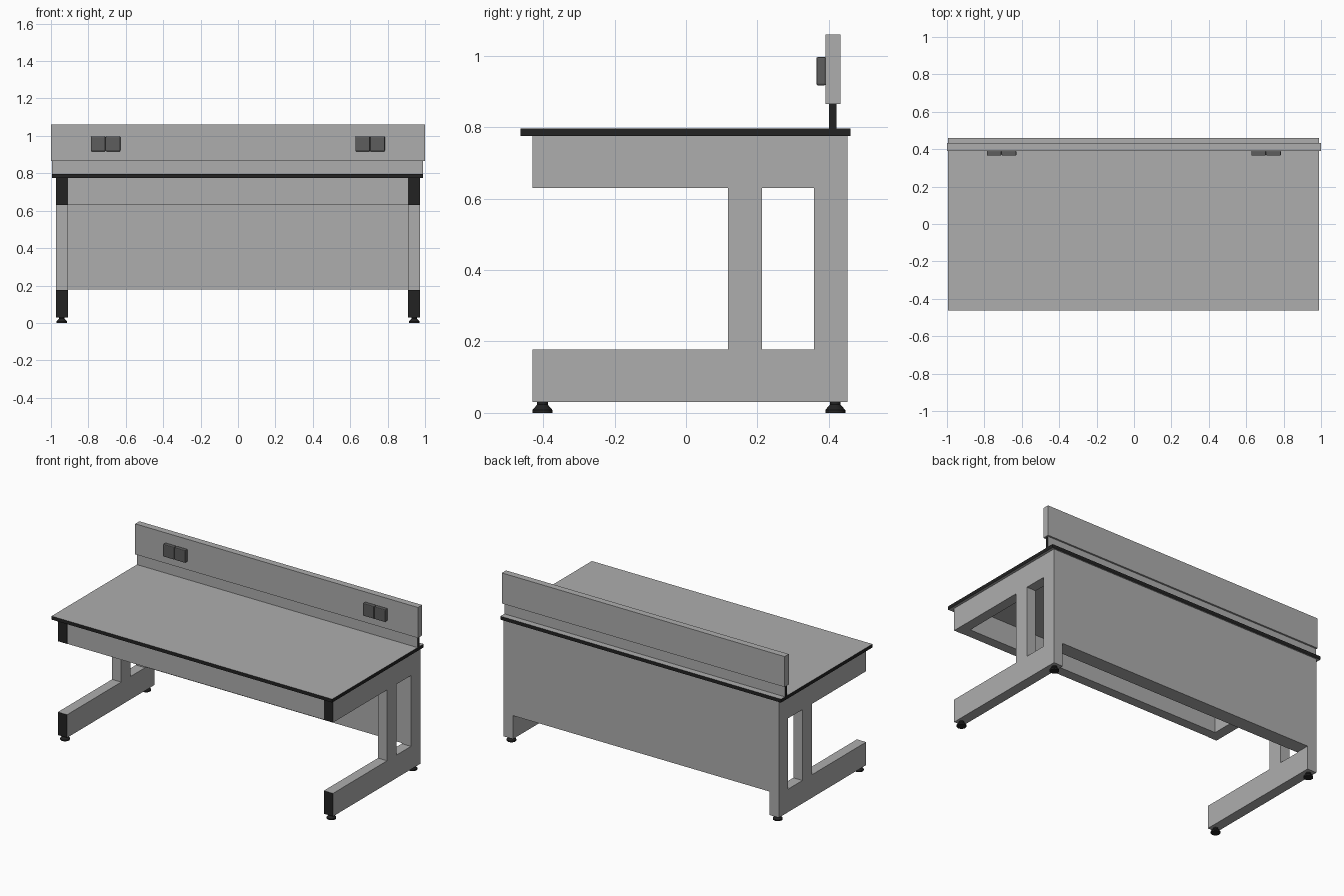
import bpy, bmesh, math

if "Cube" in bpy.data.objects:
    bpy.data.objects.remove(bpy.data.objects["Cube"])


def material(name, v):
    m = bpy.data.materials.new(name)
    m.diffuse_color = (v, v, v, 1)
    m.use_nodes = True
    m.node_tree.nodes["Principled BSDF"].inputs["Base Color"].default_value = m.diffuse_color
    return m


BLACK = material("black_trim", 0.016)
CHARCOAL = material("charcoal_plastic", 0.11)
GREY = material("grey_laminate", 0.42)


def finish(bm, name, mats=()):
    bmesh.ops.recalc_face_normals(bm, faces=bm.faces)
    me = bpy.data.meshes.new(name)
    bm.to_mesh(me)
    bm.free()
    for m in mats:
        me.materials.append(m)
    ob = bpy.data.objects.new(name, me)
    bpy.context.collection.objects.link(ob)
    return ob


def box(name, x, y, z, mats=(), trim=None, bevel=0):
    """Box from (min, max) ranges; faces passing trim(normal) use material 1."""
    bm = bmesh.new()
    bmesh.ops.create_cube(bm, size=1)
    for v in bm.verts:
        for i, r in enumerate((x, y, z)):
            v.co[i] = r[0] if v.co[i] < 0 else r[1]
    if bevel:
        bmesh.ops.bevel(bm, geom=bm.edges[:], offset=bevel, segments=2,
                        profile=0.5, affect='EDGES')
    bm.normal_update()
    for f in bm.faces:
        if trim and trim(f.normal):
            f.material_index = 1
    return finish(bm, name, mats)


def leg(name, x0, x1):
    """Side frame: grid of cells in the YZ plane, open cells left out."""
    ys = (-0.43, 0.117, 0.213, 0.358, 0.452)
    zs = (0.03, 0.177, 0.63, 0.775)
    bm = bmesh.new()
    g = [[bm.verts.new((x0, y, z)) for z in zs] for y in ys]
    for i in range(4):
        for j in range(3):
            if j != 1 or i in (1, 3):
                bm.faces.new((g[i][j], g[i + 1][j], g[i + 1][j + 1], g[i][j + 1]))
    ext = bmesh.ops.extrude_face_region(bm, geom=bm.faces[:], use_keep_orig=True)
    for v in ext["geom"]:
        if isinstance(v, bmesh.types.BMVert):
            v.co.x = x1
    # black end caps on the front of the two beams
    for f in bm.faces:
        if f.calc_center_median().y < -0.429:
            f.material_index = 1
    return finish(bm, name, (GREY, BLACK))


def foot(name, x, y):
    """Levelling foot: flared pad revolved from a profile."""
    bm = bmesh.new()
    prof = ((0, 0), (0.028, 0), (0.028, 0.008), (0.015, 0.023), (0.015, 0.031), (0, 0.031))
    vs = [bm.verts.new((x + r, y, z)) for r, z in prof]
    es = [bm.edges.new(p) for p in zip(vs, vs[1:])]
    bmesh.ops.spin(bm, geom=vs + es, cent=(x, y, 0), axis=(0, 0, 1),
                   angle=math.tau, steps=20)
    bmesh.ops.remove_doubles(bm, verts=bm.verts, dist=1e-5)
    ob = finish(bm, name, (BLACK,))
    bpy.context.view_layer.objects.active = ob
    ob.select_set(True)
    bpy.ops.object.shade_smooth_by_angle(angle=math.radians(30))
    ob.select_set(False)


# Worktop with black edge band
box("worktop", (-0.995, 0.99), (-0.463, 0.461), (0.775, 0.797), (GREY, BLACK),
    lambda n: abs(n.z) < 0.5)

# Upstand and service rail
box("upstand", (-0.995, 0.99), (0.4, 0.421), (0.797, 0.865), (GREY, BLACK),
    lambda n: abs(n.x) > 0.5)
box("service_rail", (-1, 1), (0.39, 0.432), (0.865, 1.06), (GREY,))

# Side frames and feet
for side, s in (("left", -1), ("right", 1)):
    leg(side + "_leg_frame", s * 0.973, s * 0.908)
    foot(side + "_front_foot", s * 0.942, -0.402)
    foot(side + "_back_foot", s * 0.942, 0.418)

# Front apron and back modesty panel between the legs
box("front_apron", (-0.908, 0.908), (-0.428, -0.365), (0.63, 0.775), (GREY,))
box("modesty_panel", (-0.908, 0.908), (0.36, 0.452), (0.18, 0.775), (GREY,))

# Double sockets on the rail
for side, cx in (("left", -0.708), ("right", 0.706)):
    for k, s in (("a", -1), ("b", 1)):
        c = cx + s * 0.04
        box(f"{side}_socket_{k}", (c - 0.039, c + 0.039), (0.365, 0.392),
            (0.917, 0.997), (CHARCOAL,), bevel=0.005)
    box(side + "_socket_base", (cx - 0.076, cx + 0.076), (0.372, 0.391),
        (0.921, 0.993), (CHARCOAL,))
